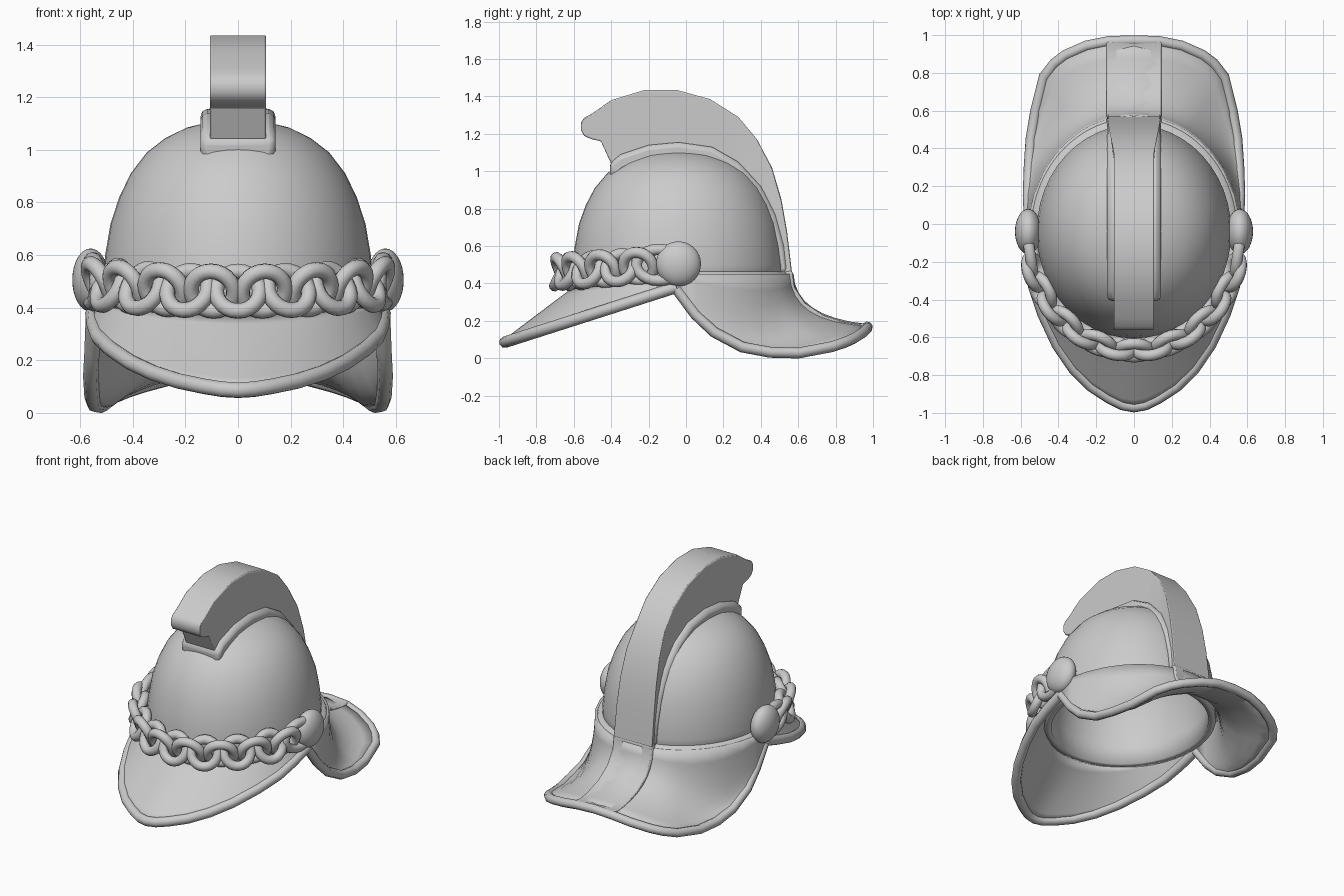
import bpy, bmesh, math
from mathutils import Matrix, Vector

if "Cube" in bpy.data.objects:
    bpy.data.objects.remove(bpy.data.objects["Cube"])

metal = bpy.data.materials.new("grey_metal")
metal.diffuse_color = (0.6, 0.6, 0.6, 1)
metal.use_nodes = True
metal.node_tree.nodes["Principled BSDF"].inputs["Base Color"].default_value = metal.diffuse_color
CY = -0.04  # centre of the dome in y


def finish(ob, angle=40):
    bpy.ops.object.select_all(action='DESELECT')
    ob.select_set(True)
    bpy.context.view_layer.objects.active = ob
    ob.data.materials.clear()
    ob.data.materials.append(metal)
    bpy.ops.object.shade_smooth_by_angle(angle=math.radians(angle))


def add_mesh(name, bm):
    bmesh.ops.recalc_face_normals(bm, faces=bm.faces[:])
    me = bpy.data.meshes.new(name)
    bm.to_mesh(me)
    bm.free()
    ob = bpy.data.objects.new(name, me)
    bpy.context.collection.objects.link(ob)
    return ob


def skin(bm, rows, closed=False):
    """Quads between consecutive rows of points."""
    vs = [[bm.verts.new(p) for p in r] for r in rows]
    n = len(rows[0])
    for a, b in zip(vs, vs[1:]):
        for i in range(n if closed else n - 1):
            j = (i + 1) % n
            bm.faces.new((a[i], a[j], b[j], b[i]))
    return vs


def mirrored(half):
    """Half outline (side to centre line) to full outline."""
    return half + [(-x, y, z) for x, y, z in reversed(half[:-1])]


def ribbon(name, upper, lower, width, bevel):
    """Solid between two side-view lines; width(y) is the half width."""
    bm = bmesh.new()
    rows = []
    for (uy, uz), (ly, lz) in zip(upper, lower):
        a, b = width(uy), width(ly)
        rows.append([(-a, uy, uz), (a, uy, uz), (b, ly, lz), (-b, ly, lz)])
    vs = skin(bm, rows, True)
    bm.faces.new(vs[0])
    bm.faces.new(vs[-1])
    ob = add_mesh(name, bm)
    m = ob.modifiers.new("soft_edges", 'BEVEL')
    m.width, m.segments, m.limit_method = bevel, 2, 'ANGLE'
    m.angle_limit = math.radians(50)
    finish(ob)


def brim(name, half, inner, control, radius):
    """Flared sheet from the dome to an outline, with a rolled rim."""
    outline = mirrored(half)
    rows = []
    for p in outline:
        o = Vector(p)
        i = inner(math.atan2(o.y - CY, o.x))
        c = control(i, o)
        rows.append([i * (1 - t) ** 2 + c * 2 * t * (1 - t) + o * t * t
                     for t in [k / 8 for k in range(9)]])
    bm = bmesh.new()
    skin(bm, rows)
    ob = add_mesh(name, bm)
    m = ob.modifiers.new("thickness", 'SOLIDIFY')
    m.thickness, m.offset = 0.03, 0
    finish(ob, 60)
    cu = bpy.data.curves.new(name + "_rim", 'CURVE')
    cu.dimensions, cu.bevel_depth, cu.bevel_resolution = '3D', radius, 2
    cu.use_fill_caps = True
    sp = cu.splines.new('POLY')
    sp.points.add(len(outline) - 1)
    for q, p in zip(sp.points, outline):
        q.co = (*p, 1)
    rim = bpy.data.objects.new(name + "_rim", cu)
    bpy.context.collection.objects.link(rim)
    bpy.ops.object.select_all(action='DESELECT')
    rim.select_set(True)
    bpy.context.view_layer.objects.active = rim
    bpy.ops.object.convert(target='MESH')
    finish(bpy.context.view_layer.objects.active, 60)


# dome: open shell with an oval plan
profile = [(1.01, .36), (1.01, .5), (.99, .6), (.95, .72), (.885, .82), (.80, .91),
           (.68, .99), (.54, 1.045), (.38, 1.085), (.19, 1.108)]
N = 48
ring = [(math.cos(2 * math.pi * k / N), math.sin(2 * math.pi * k / N)) for k in range(N)]
bm = bmesh.new()
vs = skin(bm, [[(.51 * r * c, CY + .56 * r * s, z) for c, s in ring] for r, z in profile], True)
top = bm.verts.new((0, CY, 1.115))
for k in range(N):
    bm.faces.new((vs[-1][k], vs[-1][(k + 1) % N], top))
dome = add_mesh("dome", bm)
m = dome.modifiers.new("thickness", 'SOLIDIFY')
m.thickness, m.offset = 0.045, -1
finish(dome, 60)

# band where the neck guard meets the back of the dome
bm = bmesh.new()
arc = [math.radians(a) for a in range(-4, 185, 4)]
skin(bm, [[(rx * math.cos(a), CY + ry * math.sin(a), z) for a in arc]
          for rx, ry, z in [(.5, .55, .465), (.54, .595, .46), (.55, .605, .44), (.55, .605, .38)]])
finish(add_mesh("rear_band", bm), 60)

# front visor
visor_xy = [(.55, -.05), (.545, -.2), (.53, -.33), (.48, -.48), (.405, -.64), (.32, -.765),
            (.225, -.86), (.13, -.922), (.06, -.957), (0, -.968)]
brim("visor", [(x, y, .38 + .32 * (y + .05)) for x, y in visor_xy],
     lambda a: Vector((.53 * math.cos(a), CY + .565 * math.sin(a), .42 + .06 * math.sin(a))),
     lambda i, o: (i + o) / 2, .031)

# flared neck guard
brim("neck_guard",
     [(.55, -.05, .37), (.555, .05, .235), (.56, .15, .14), (.555, .3, .06), (.545, .45, .032),
      (.52, .6, .028), (.475, .78, .062), (.42, .85, .085), (.36, .895, .105), (.25, .943, .135),
      (.13, .967, .16), (0, .97, .168)],
     lambda a: Vector((.545 * math.cos(a), CY + .6 * math.sin(a), .45)),
     lambda i, o: Vector((i.x * 1.02, i.y * 1.02, o.z + .04)), .029)

# wide foot of the crest, following the dome
ribbon("crest_base",
       [(-.41, 1.04), (-.35, 1.09), (-.2, 1.14), (-.04, 1.155), (.14, 1.13), (.28, 1.05),
        (.4, .92), (.48, .77), (.53, .6), (.55, .46)],
       [(-.4, .95), (-.34, 1.0), (-.2, 1.05), (-.04, 1.07), (.12, 1.05), (.25, .98),
        (.36, .86), (.44, .73), (.48, .58), (.5, .45)],
       lambda y: .142, .035)

# crest with a curled front end, widening low at the rear
ribbon("crest",
       [(-.562, 1.26), (-.545, 1.285), (-.5, 1.31), (-.4, 1.38), (-.22, 1.435), (-.05, 1.435),
        (.13, 1.385), (.28, 1.29), (.38, 1.17), (.46, 1.02), (.51, .85), (.54, .68), (.569, .44)],
       [(-.562, 1.22), (-.545, 1.19), (-.51, 1.173), (-.455, 1.16), (-.40, 1.04), (-.05, 1.1),
        (.1, 1.07), (.24, 1.0), (.34, .9), (.42, .78), (.46, .65), (.48, .55), (.5, .42)],
       lambda y: .107 + .036 * max(0, min(1, (y - .38) / .18)), .006)

# raised strip carrying the crest down the neck guard
ribbon("crest_tail",
       [(.567, .47), (.58, .38), (.635, .296), (.73, .232), (.85, .193), (.92, .184), (.965, .19)],
       [(.52, .46), (.54, .4), (.6, .28), (.7, .21), (.82, .17), (.91, .15), (.965, .145)],
       lambda y: .145, .008)

# side bosses
for side, label in ((1, "right"), (-1, "left")):
    bpy.ops.mesh.primitive_uv_sphere_add(segments=32, ring_count=16, radius=1,
                                         location=(side * .56, CY, .505))
    boss = bpy.context.object
    boss.name = label + "_boss"
    boss.scale = (.07, .12, .12)
    finish(boss, 60)

# chain strap: interlocked rings tilted alternately, long end links at the bosses
bm = bmesh.new()


def link(deg, tilt, stretch=1.0):
    a = math.radians(deg)
    y = CY - .628 * math.cos(a)
    pos = Vector((.56 * math.sin(a), y, .463 + .07 * (y + .66)))
    tangent = Vector((.56 * math.cos(a), .628 * math.sin(a), 0)).normalized()
    up = Vector((0, 0, 1))
    frame = Matrix((tangent, up, tangent.cross(up))).transposed()
    turn = frame @ Matrix.Rotation(math.radians(tilt), 3, 'X')
    rows = []
    for i in range(25):
        u = 2 * math.pi * i / 24
        row = []
        for j in range(10):
            v = 2 * math.pi * j / 10
            r = .083 + .03 * math.cos(v)
            p = Vector((r * math.cos(u) + (stretch - 1) * .08 * math.cos(u),
                        r * math.sin(u), .03 * math.sin(v)))
            row.append(pos + turn @ p)
        rows.append(row)
    skin(bm, rows, True)


for k in range(-7, 8):
    link(k * 10, 25 if k % 2 else -25)
for s in (-1, 1):
    link(s * 80.5, 0, 1.5)
bmesh.ops.remove_doubles(bm, verts=bm.verts[:], dist=.00005)
finish(add_mesh("chain_strap", bm), 60)
